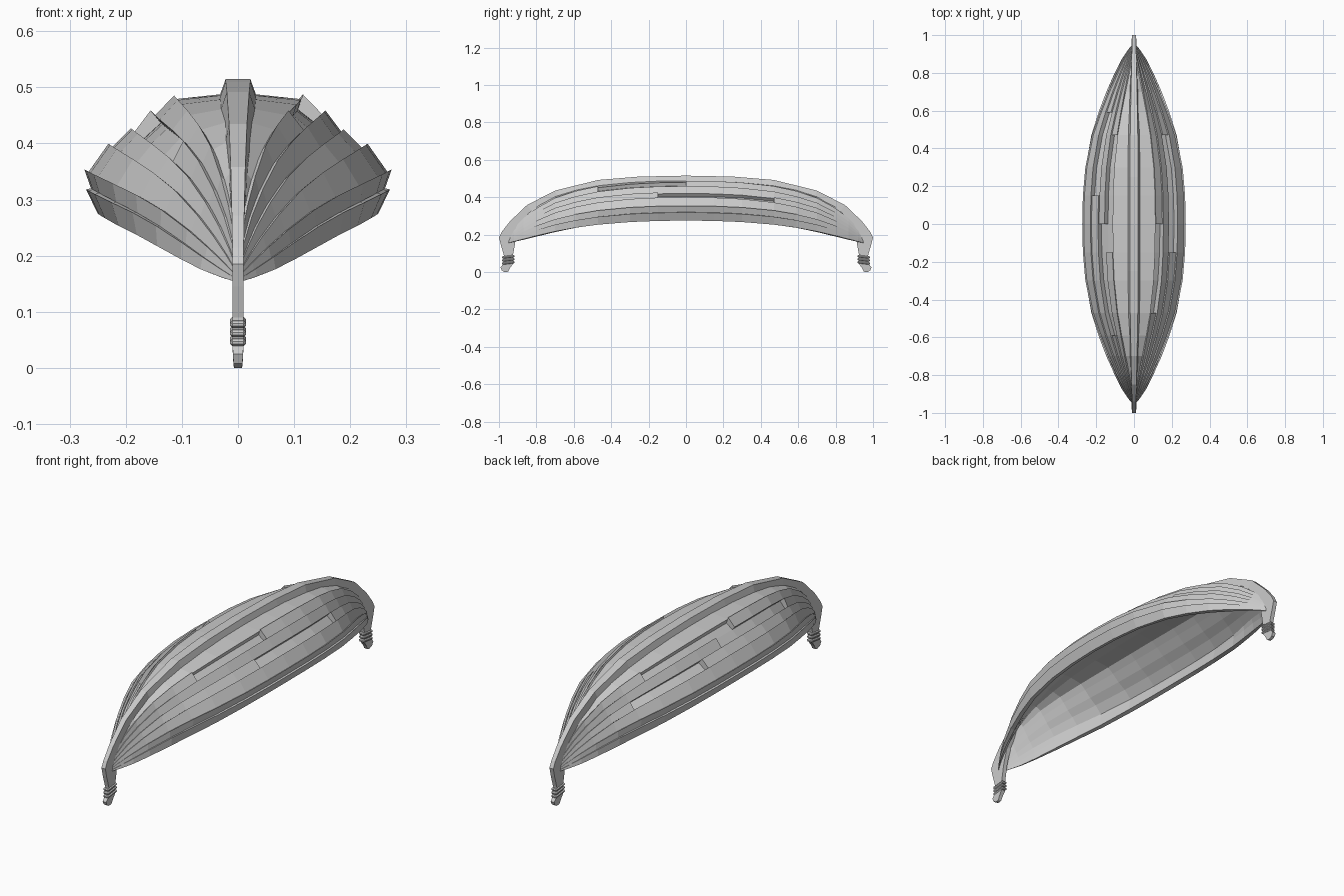
import bpy, bmesh
from mathutils import Vector

if "Cube" in bpy.data.objects:
    bpy.data.objects.remove(bpy.data.objects["Cube"])

# Half-hull stations: y, half width, keel-side height, gunwale height
HALF = [(0, .268, .488, .275), (.15, .265, .486, .273), (.3, .254, .479, .267),
        (.47, .226, .462, .253), (.59, .19, .438, .237), (.7, .15, .405, .217),
        (.8, .105, .352, .194), (.87, .068, .30, .176), (.92, .034, .245, .163),
        (.95, .009, .20, .155)]
STATIONS = [(-y, w, k, g) for y, w, k, g in reversed(HALF[1:])] + HALF
# Midship section, keel to gunwale: the plank seams
SECTION = [(.028, .488), (.113, .479), (.15, .452), (.185, .42), (.225, .393),
           (.266, .35), (.262, .32), (.25, .275)]
N = len(SECTION) - 1
# Missing planks: side, strake, y from, y to
GAPS = [(1, 1, -.47, 0), (1, 3, -.15, .47), (-1, 1, -.15, .47),
        (-1, 2, -.59, 0), (-1, 3, .15, .59)]


def make(name, verts, faces):
    me = bpy.data.meshes.new(name)
    me.from_pydata(verts, [], faces)
    bm = bmesh.new()
    bm.from_mesh(me)
    bmesh.ops.remove_doubles(bm, verts=bm.verts, dist=1e-5)
    bmesh.ops.recalc_face_normals(bm, faces=bm.faces)
    bm.to_mesh(me)
    bm.free()
    ob = bpy.data.objects.new(name, me)
    bpy.context.collection.objects.link(ob)
    return ob


def tube(rings):
    """Closed solid lofted through four-point rings."""
    verts = [p for r in rings for p in r]
    faces = [(0, 1, 2, 3), tuple(len(verts) - 4 + i for i in range(4))]
    for r in range(len(rings) - 1):
        for i in range(4):
            a, b = r * 4 + i, r * 4 + (i + 1) % 4
            faces.append((a, b, b + 4, a + 4))
    return verts, faces


def seam_points(st):
    """Seam positions at a station, blending the midship shape into a hollow V."""
    y, w, top, low = st
    e = (abs(y) / .95) ** 3
    pts = []
    for k, (x, z) in enumerate(SECTION):
        u = (1 - e) * x / .268 + e * max(.1, (k / N) ** 1.2)
        v = (1 - e) * (z - .275) / .213 + e * (1 - k / N)
        pts.append(Vector((u * w, y, low + v * (top - low))))
    return pts


def normals(pts):
    out = []
    for k in range(len(pts)):
        d = pts[min(k + 1, N)] - pts[max(k - 1, 0)]
        out.append(Vector((-d.z, 0, d.x)).normalized())
    return out


def flip(p, s):
    return (p.x * s, p.y, p.z)


seams = [seam_points(s) for s in STATIONS]
norms = [normals(p) for p in seams]
lap = [.009 * min(1, s[1] / .12) for s in STATIONS]
thick = [.02 * min(1, s[1] / .14) for s in STATIONS]


# Overlapping hull planks, broken where planks are missing
def plank_ring(i, k, s):
    p, n = seams[i], norms[i]
    a = p[k] + n[k] * (lap[i] if k else 0)
    return [flip(q, s) for q in (a, p[k + 1], p[k + 1] - n[k + 1] * thick[i],
                                 p[k] - n[k] * thick[i])]


for s, side in ((1, "right"), (-1, "left")):
    for k in range(N):
        verts, faces, run = [], [], []

        def flush():
            if len(run) > 1:
                v, f = tube(run)
                faces.extend(tuple(j + len(verts) for j in q) for q in f)
                verts.extend(v)

        for i, st in enumerate(STATIONS):
            run.append(plank_ring(i, k, s))
            if i + 1 < len(STATIONS):
                mid = (st[0] + STATIONS[i + 1][0]) / 2
                if any(g[0] == s and g[1] == k and g[2] < mid < g[3] for g in GAPS):
                    flush()
                    run = []
                    continue
        # a run restarts at the far end of each gap, so add the last piece
        flush()
        make(f"plank_{side}_{k + 1}", verts, faces)

# Inner lining, seen from below and through the missing planks
rows = []
for i in range(len(STATIONS)):
    inner = [seams[i][k] - norms[i][k] * thick[i] * 1.02 for k in range(N + 1)]
    rows.append([flip(p, -1) for p in reversed(inner)] + [flip(p, 1) for p in inner])
M = len(rows[0])
make("inner_lining", [p for r in rows for p in r],
     [(i * M + j, i * M + j + 1, (i + 1) * M + j + 1, (i + 1) * M + j)
      for i in range(len(rows) - 1) for j in range(M - 1)])

# Keel and end posts: outer y z, inner y z, outer and inner half widths
KEEL = [(0, .515, 0, .476, .022, .036), (.25, .51, .25, .471, .022, .036),
        (.47, .492, .465, .455, .02, .032), (.7, .435, .685, .398, .016, .023),
        (.85, .358, .825, .325, .013, .015), (.94, .272, .885, .25, .011, .011),
        (.985, .215, .905, .19, .01, .01), (1.0, .185, .912, .165, .01, .01),
        (.99, .145, .916, .14, .01, .01), (.974, .09, .925, .09, .01, .01),
        (.975, .045, .926, .042, .01, .01), (.992, .025, .942, .02, .009, .009),
        (.985, .008, .95, .004, .008, .008), (.97, 0, .957, 0, .007, .007)]


def keel_ring(r, d):
    oy, oz, iy, iz, ow, iw = r
    return [(-ow, oy * d, oz), (ow, oy * d, oz), (iw, iy * d, iz), (-iw, iy * d, iz)]


make("keel_and_posts", *tube([keel_ring(r, -1) for r in reversed(KEEL[1:])]
                             + [keel_ring(r, 1) for r in KEEL]))

# Raised bands around each post
for d, end in ((-1, "front"), (1, "back")):
    for n, z in enumerate((.081, .065, .049)):
        bpy.ops.mesh.primitive_cube_add(size=1, location=(0, .95 * d, z),
                                        rotation=(-.12 * d, 0, 0))
        ob = bpy.context.object
        ob.name = f"post_band_{end}_{n + 1}"
        ob.scale = (.028, .068, .013)
        bpy.ops.object.transform_apply(location=False, rotation=False, scale=True)
        b = ob.modifiers.new("bevel", 'BEVEL')
        b.width = .004
        b.segments = 1
